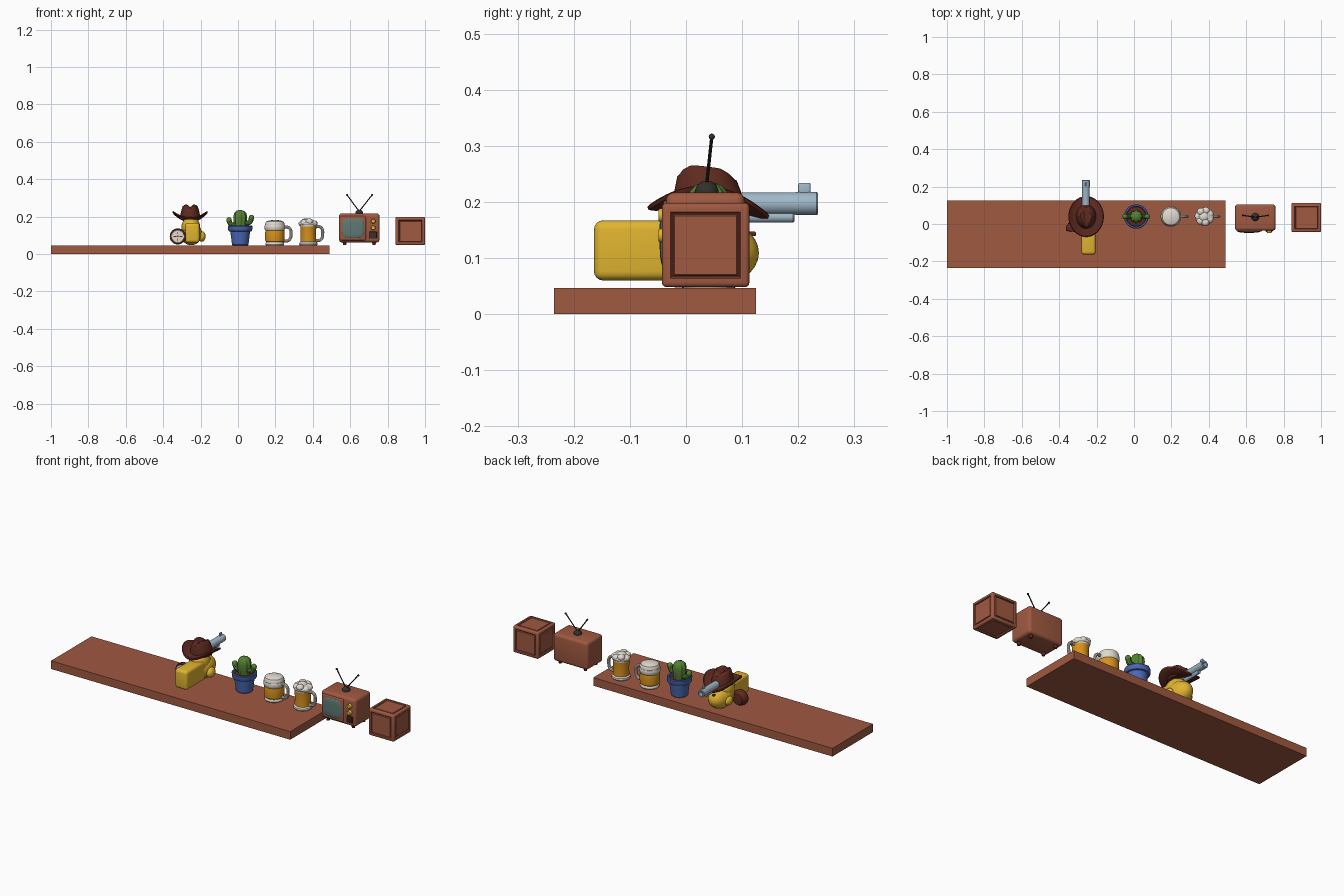
import bpy, bmesh, math
from mathutils import Vector, Matrix

if "Cube" in bpy.data.objects:
    bpy.data.objects.remove(bpy.data.objects["Cube"])

COL = {"wood": (.35, .10, .053), "dark_red": (.115, .023, .014), "yellow": (.75, .46, .03),
       "steel": (.35, .48, .58), "green": (.09, .22, .032), "blue": (.07, .14, .46),
       "amber": (.68, .28, .012), "cream": (.75, .70, .63), "screen_grey": (.114, .188, .171),
       "charcoal": (.032, .03, .026)}
MAT = {}
for n, c in COL.items():
    MAT[n] = bpy.data.materials.new(n)
    MAT[n].diffuse_color = (*c, 1)


def add(name, src, mats, rule=None):
    """Turn a bmesh or mesh into a smooth-shaded object; rule(centre) picks a material index."""
    if isinstance(src, bmesh.types.BMesh):
        me = bpy.data.meshes.new(name)
        bmesh.ops.recalc_face_normals(src, faces=src.faces)
        src.to_mesh(me)
        src.free()
    else:
        me = src
    me.materials.clear()
    for m in mats.split():
        me.materials.append(MAT[m])
    for p in me.polygons:
        p.use_smooth = True
        p.material_index = rule(p.center) if rule else 0
    me.set_sharp_from_angle(angle=math.radians(35))
    ob = bpy.data.objects.new(name, me)
    bpy.context.collection.objects.link(ob)
    return ob


def box(name, lo, hi, mat, bevel=0, segs=3):
    bm = bmesh.new()
    bmesh.ops.create_cube(bm, size=1)
    lo, hi = Vector(lo), Vector(hi)
    for v in bm.verts:
        v.co = Vector([(lo[i] + hi[i]) / 2 + v.co[i] * (hi[i] - lo[i]) for i in range(3)])
    if bevel:
        bmesh.ops.bevel(bm, geom=bm.edges[:], offset=bevel, segments=segs, profile=.5, affect='EDGES')
    return add(name, bm, mat)


def ball(name, c, r, mat):
    bm = bmesh.new()
    bmesh.ops.create_uvsphere(bm, u_segments=28, v_segments=16, radius=1)
    for v in bm.verts:
        v.co = Vector(c) + Vector([v.co[i] * r[i] for i in range(3)])
    return add(name, bm, mat)


def lathe(name, prof, c, mats, rule=None, axis='Z', segs=36, warp=None):
    """Spin (radius, height) points; axis 'Y' lays the part along +y."""
    bm = bmesh.new()
    vs = [bm.verts.new((r, 0, z)) for r, z in prof]
    es = [bm.edges.new(p) for p in zip(vs, vs[1:])]
    bmesh.ops.spin(bm, geom=vs + es, cent=(0, 0, 0), axis=(0, 0, 1), angle=math.tau, steps=segs)
    bmesh.ops.remove_doubles(bm, verts=bm.verts, dist=1e-5)
    if warp:
        for v in bm.verts:
            v.co = warp(v.co)
    if axis == 'Y':
        bmesh.ops.rotate(bm, verts=bm.verts, cent=(0, 0, 0), matrix=Matrix.Rotation(-math.pi / 2, 3, 'X'))
    bmesh.ops.translate(bm, verts=bm.verts, vec=c)
    return add(name, bm, mats, rule)


def tube(name, pts, r, mat):
    cu = bpy.data.curves.new(name, 'CURVE')
    cu.dimensions, cu.bevel_depth, cu.bevel_resolution = '3D', r, 3
    cu.use_fill_caps, cu.resolution_u = True, 8
    sp = cu.splines.new('BEZIER')
    sp.bezier_points.add(len(pts) - 1)
    for b, p in zip(sp.bezier_points, pts):
        b.co = p
        b.handle_left_type = b.handle_right_type = 'AUTO'
    tmp = bpy.data.objects.new("tmp", cu)
    bpy.context.collection.objects.link(tmp)
    dg = bpy.context.evaluated_depsgraph_get()
    me = bpy.data.meshes.new_from_object(tmp.evaluated_get(dg))
    bpy.data.objects.remove(tmp)
    return add(name, me, mat)


# shelf plank
box("plank", (-1, -.235, 0), (.49, .125, .046), "wood")

# yellow figure: torso, neck, long block to the front, hands
X = -.25
ball("torso", (X, .042, .109), (.057, .088, .062), "yellow")
ball("neck", (X - .002, .02, .145), (.05, .066, .055), "yellow")
box("front_block", (-.282, -.164, .06), (-.205, .01, .167), "yellow", .016, 4)
ball("right_hand", (-.194, .035, .094), (.021, .03, .028), "yellow")
ball("left_hand", (-.3, .05, .1), (.02, .03, .025), "yellow")
box("trigger", (-.262, .1, .139), (-.248, .125, .147), "dark_red", .003)

# round drum at the figure's side, pale face to the front
D = (-.322, -.038, .094)
lathe("drum_shell", [(.034, 0), (.041, 0), (.043, .008), (.041, .025), (.03, .042), (0, .047)],
      D, "dark_red", axis='Y')
lathe("drum_face", [(0, -.003), (.033, -.003), (.036, .004), (0, .004)], D, "cream", axis='Y')
for i, (dx, dz, w, h) in enumerate([(-.016, 0, .008, .002), (.016, 0, .008, .002),
                                    (0, .018, .002, .006), (0, -.018, .002, .006), (0, 0, .004, .004)]):
    box(f"drum_mark_{i}", (D[0] + dx - w, D[1] - .005, D[2] + dz - h),
        (D[0] + dx + w, D[1] - .002, D[2] + dz + h), "dark_red")

# hat: brim with curled sides, pinched crown
H = (-.256, .04, .184)
lathe("hat_brim", [(0, .004), (.06, .002), (.085, .001), (.097, .004), (.099, .010), (.095, .014),
                   (.08, .010), (.055, .012), (0, .012)], H, "dark_red", segs=48,
      warp=lambda v: Vector((v.x * .96, v.y * 1.1, v.z + 3.4 * v.x ** 2 - .08 * v.y - 1.1 * v.y * v.y)))


def pinch(v):
    t = max(0, v.z - .02) / .06
    dent = .016 * t * math.exp(-(v.x / .015) ** 2) if v.z > .06 else 0
    return Vector((v.x * (.92 - .12 * t * (v.y < 0)), v.y * 1.08 - .004 * t, v.z - dent - .13 * v.y * t))


lathe("hat_crown", [(.06, .0), (.059, .018), (.055, .035), (.049, .058), (.043, .072), (.034, .079),
                    (.022, .079), (.011, .078), (0, .077)], H, "dark_red", segs=48, warp=pinch)

# gun barrel pointing to the back
lathe("barrel", [(0, 0), (.02, 0), (.02, .13), (.0205, .133), (.0205, .168), (.019, .17), (.012, .17),
                 (.011, .15), (0, .15)], (-.257, .065, .197), "steel", axis='Y')
lathe("lower_tube", [(0, 0), (.01, 0), (.01, .106), (.008, .108), (0, .108)],
      (-.257, .085, .173), "steel", axis='Y')
box("front_sight", (-.261, .2, .212), (-.253, .222, .234), "steel", .0035)

# potted cactus
C = (.012, .04, .046)
lathe("pot", [(0, 0), (.04, 0), (.044, .004), (.053, .074), (.061, .076), (.064, .08), (.065, .102),
              (.062, .106), (.055, .106), (.052, .09)], C, "blue")
lathe("soil", [(.054, .09), (.03, .094), (0, .095)], C, "dark_red")


def ribs(v):
    k = 1 + .08 * math.cos(8 * math.atan2(v.y, v.x))
    return Vector((v.x * k, v.y * k, v.z))


lathe("cactus_stem", [(.026, .085), (.032, .12), (.034, .15), (.031, .172), (.021, .184), (.01, .188),
                      (0, .189)], C, "green", segs=64, warp=ribs)
for s, z0, z1, n in ((-1, .11, .135, "left"), (1, .12, .148, "right")):
    x, y, z = C
    tube(f"cactus_{n}_arm", [(x + s * .02, y, z + z0), (x + s * .05, y, z + z0 + .004),
                             (x + s * .06, y, z + z1)], .014, "green")
    ball(f"cactus_{n}_tip", (x + s * .06, y, z + z1), (.0145, .0145, .016), "green")


# two beer mugs
def mug(name, x, r, prof, amber, handle):
    c = (x, .04, .046)
    lathe(f"{name}_glass", prof, c, "cream amber",
          lambda p: int(amber[0] < p.z < amber[1] and math.hypot(p.x - x, p.y - .04) > r * .6))
    z0, z1, dx = handle
    tube(f"{name}_handle", [(x + r - .006, .04, z1), (x + r + dx * .7, .04, z1 - .003),
                            (x + r + dx, .04, (z0 + z1) / 2), (x + r + dx * .65, .04, z0 + .004),
                            (x + r - .006, .04, z0)], .0085, "cream")


mug("round_mug", .197, .05, [(0, 0), (.047, 0), (.05, .005), (.049, .012), (.046, .017), (.051, .022),
                             (.053, .05), (.051, .075), (.05, .08), (.054, .086), (.055, .103),
                             (.053, .108), (.05, .108)], (.065, .126), (.07, .143, .037))
lathe("round_mug_foam", [(.051, .105), (.052, .116), (.046, .127), (.03, .134), (0, .136)],
      (.197, .04, .046), "cream")
mug("tall_mug", .376, .043, [(0, 0), (.046, 0), (.049, .005), (.048, .014), (.042, .02), (.041, .06),
                             (.043, .1), (.044, .108)], (.064, .147), (.072, .146, .034))
T = (.376, .04)
ball("tall_mug_foam", (*T, .163), (.049, .049, .02), "cream")
for i in range(7):
    a = i * math.tau / 7 + .4
    ball(f"foam_bubble_{i}", (T[0] + .032 * math.cos(a), T[1] + .032 * math.sin(a), .163 + .005 * (i % 3)),
         (.02, .02, .017), "cream")
ball("foam_top", (T[0] - .003, T[1], .175), (.026, .026, .015), "cream")

# television
box("tv_body", (.54, -.036, .062), (.757, .105, .217), "wood", .016, 4)
box("tv_screen_frame", (.547, -.041, .073), (.684, -.02, .203), "wood", .008)
bm = bmesh.new()
bmesh.ops.create_uvsphere(bm, u_segments=40, v_segments=20, radius=1)
for v in bm.verts:  # squared-off dome for the picture tube
    p = [math.copysign(abs(t) ** .55, t) for t in (v.co.x, v.co.z)]
    v.co = (.615 + .06 * p[0], -.039 + .008 * v.co.y, .138 + .054 * p[1])
add("tv_screen", bm, "screen_grey")
for i, z in enumerate((.176, .14)):
    lathe(f"tv_knob_{i}", [(0, -.013), (.010, -.013), (.012, -.01), (.013, .004)],
          (.723, -.036, z), "yellow", axis='Y')
box("tv_speaker", (.703, -.041, .082), (.742, -.03, .12), "charcoal", .003)
for i in range(4):
    box(f"speaker_slat_{i}", (.707, -.043, .088 + i * .008), (.738, -.04, .091 + i * .008), "dark_red")
for i, x in enumerate((.57, .727)):
    for j, y in enumerate((-.012, .08)):
        lathe(f"tv_foot_{i}{j}", [(0, 0), (.008, 0), (.011, .02), (0, .02)], (x, y, .047), "dark_red", segs=16)
A = Vector((.648, .037, .215))
lathe("antenna_base", [(.021, 0), (.021, .006), (.017, .015), (.009, .021), (0, .022)], A, "charcoal")
for s, n in ((-1, "left"), (1, "right")):
    tip = Vector((.65 + s * .067, .046, .316))
    tube(f"antenna_{n}_rod", [A + Vector((s * .004, 0, .018)), tip], .003, "charcoal")
    ball(f"antenna_{n}_tip", tip, (.0055,) * 3, "charcoal")

# wooden crate with a grooved panel on every side
bm = bmesh.new()
bmesh.ops.create_cube(bm, size=1)
bmesh.ops.scale(bm, verts=bm.verts, vec=(.158, .156, .15))
bmesh.ops.bevel(bm, geom=bm.edges[:], offset=.008, segments=3, profile=.5, affect='EDGES')
sides = sorted(bm.faces, key=lambda f: -f.calc_area())[:6]
for width, depth in ((.011, 0), (.003, -.006), (.004, 0), (.003, .005)):
    bmesh.ops.inset_individual(bm, faces=sides, thickness=width, depth=depth)
bmesh.ops.translate(bm, verts=bm.verts, vec=(.921, .035, .123))
crate = add("crate", bm, "wood dark_red")
for p in crate.data.polygons:  # groove floors are dark
    d = p.center - Vector((.921, .035, .123))
    k = max(range(3), key=lambda i: abs(p.normal[i]))
    if abs(p.normal[k]) > .99 and abs(abs(d[k]) - ((.079, .078, .075)[k] - .006)) < .0005:
        p.material_index = 1

for m in bpy.data.materials:
    if m.users and not m.is_grease_pencil:
        m.use_nodes = True
        m.node_tree.nodes["Principled BSDF"].inputs["Base Color"].default_value = m.diffuse_color
